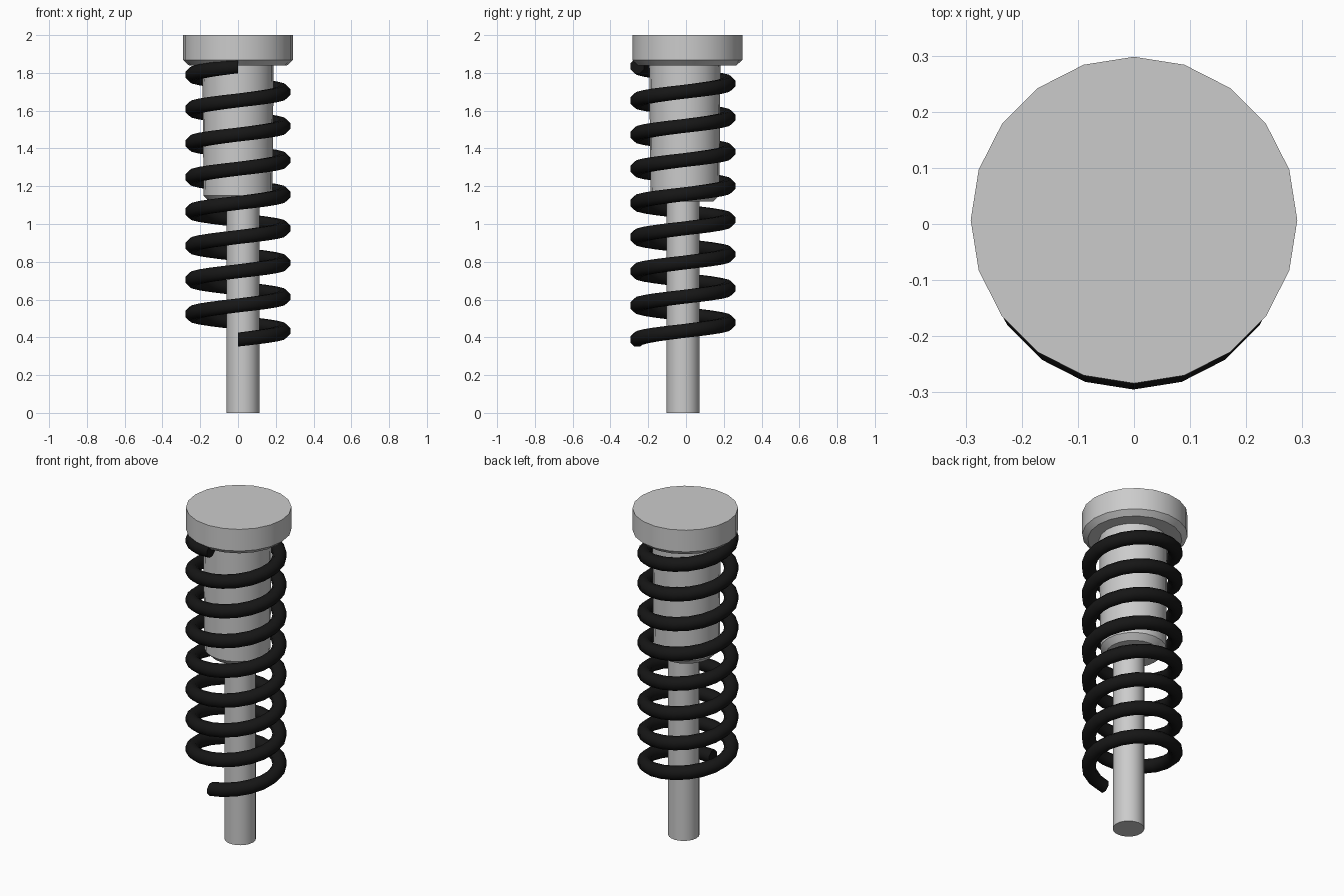
import bpy, bmesh, math
from mathutils import Vector

if "Cube" in bpy.data.objects:
    bpy.data.objects.remove(bpy.data.objects["Cube"])


def finish(name, bm, angle=35, mat=None):
    bmesh.ops.recalc_face_normals(bm, faces=bm.faces)
    mesh = bpy.data.meshes.new(name)
    bm.to_mesh(mesh)
    bm.free()
    obj = bpy.data.objects.new(name, mesh)
    bpy.context.collection.objects.link(obj)
    if mat:
        mesh.materials.append(mat)
    bpy.ops.object.select_all(action='DESELECT')
    obj.select_set(True)
    bpy.context.view_layer.objects.active = obj
    bpy.ops.object.shade_smooth_by_angle(angle=math.radians(angle))
    return obj


def loft(name, rings, angle=35, mat=None):
    """Skin a list of closed point rings and cap both ends."""
    bm = bmesh.new()
    vs = [[bm.verts.new(p) for p in ring] for ring in rings]
    n = len(vs[0])
    for a, b in zip(vs, vs[1:]):
        for i in range(n):
            j = (i + 1) % n
            bm.faces.new((a[i], a[j], b[j], b[i]))
    bm.faces.new(vs[0])
    bm.faces.new(vs[-1])
    return finish(name, bm, angle, mat)


def turned(name, centre, profile, sides=20):
    """Upright turned part from (radius, z) pairs."""
    cx, cy = centre
    angles = [2 * math.pi * i / sides for i in range(sides)]
    return loft(name, [[(cx + r * math.cos(t), cy + r * math.sin(t), z)
                        for t in angles] for r, z in profile])


# Shaft, damper body and chamfered top cap
turned("shaft", (0.026, -0.016), [(0.087, 0.0), (0.087, 1.2)])
turned("damper_body", (0.0, -0.006),
       [(0.15, 1.118), (0.182, 1.15), (0.189, 1.87)])
turned("top_cap", (0.0, 0.007), [(0.26, 1.84), (0.291, 1.868), (0.291, 2.0)])

# Black coil spring: octagonal wire, 8 turns of 20 steps
black = bpy.data.materials.new("black_steel")
black.diffuse_color = (0.008, 0.008, 0.008, 1)
black.use_nodes = True
black.node_tree.nodes["Principled BSDF"].inputs["Base Color"].default_value = black.diffuse_color
TURNS, STEPS, COIL_R, WIRE_R = 8, 20, 0.241, 0.04
Z0, Z1 = 0.388, 1.835
rings = []
for k in range(TURNS * STEPS + 1):
    t = -math.pi / 2 + 2 * math.pi * k / STEPS
    z = Z0 + (Z1 - Z0) * k / (TURNS * STEPS)
    out = Vector((math.cos(t), math.sin(t), 0))
    ring = []
    for i in range(8):
        a = math.pi / 8 + i * math.pi / 4
        ring.append(Vector((-0.001, -0.017, z)) + out * (COIL_R + WIRE_R * math.cos(a))
                    + Vector((0, 0, WIRE_R * math.sin(a))))
    rings.append(ring)
loft("coil_spring", rings, 60, black)
